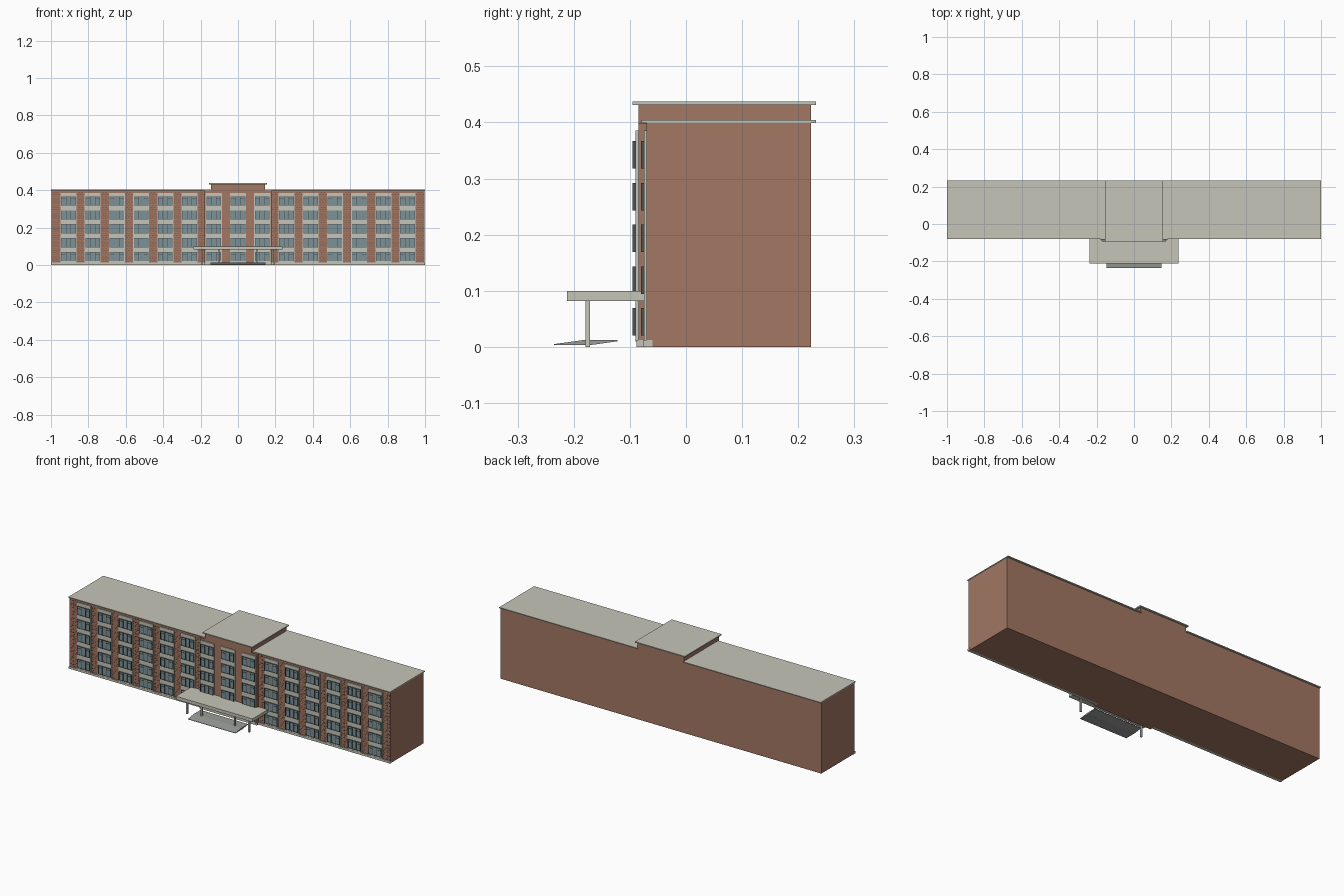
import bpy, bmesh
from mathutils import Matrix, Vector

if "Cube" in bpy.data.objects:
    bpy.data.objects.remove(bpy.data.objects["Cube"])


def material(name, rgb):
    m = bpy.data.materials.new(name)
    m.diffuse_color = (*rgb, 1)
    m.use_nodes = True
    m.node_tree.nodes["Principled BSDF"].inputs["Base Color"].default_value = m.diffuse_color
    return m


BRICK = material("brick", (0.36, 0.185, 0.125))
BRICK_DARK = material("dark_brick", (0.25, 0.12, 0.085))
CONCRETE = material("concrete", (0.56, 0.56, 0.48))
GLASS = material("glass", (0.20, 0.29, 0.31))
FRAME = material("frame_metal", (0.07, 0.085, 0.09))
STEP = material("step_stone", (0.32, 0.33, 0.31))


def boxes(name, spans, mat):
    """One object made of boxes, each given as (x0, x1, y0, y1, z0, z1)."""
    bm = bmesh.new()
    for x0, x1, y0, y1, z0, z1 in spans:
        mid = Vector((x0 + x1, y0 + y1, z0 + z1)) / 2
        size = Matrix.Diagonal((x1 - x0, y1 - y0, z1 - z0, 1))
        bmesh.ops.create_cube(bm, size=1, matrix=Matrix.Translation(mid) @ size)
    return finish(name, bm, mat)


def finish(name, bm, mat):
    me = bpy.data.meshes.new(name)
    bm.to_mesh(me)
    bm.free()
    me.materials.append(mat)
    ob = bpy.data.objects.new(name, me)
    bpy.context.collection.objects.link(ob)
    return ob


WALL, CENTRE = -0.070, -0.085        # front wall planes
BACK = 0.223
PITCH, HALF = 0.1295, 0.043          # bay spacing and half width
FLOOR, FLOORS = 0.0745, 5

# Main masses
boxes("main_block", [(-0.998, 0.998, WALL, BACK, 0, 0.40)], BRICK)
boxes("central_projection", [(-0.178, 0.178, CENTRE, WALL + 0.01, 0, 0.398)], BRICK)
boxes("central_tower", [(-0.145, 0.145, CENTRE, BACK, 0.39, 0.432)], BRICK)

# Roof slabs
boxes("wing_roofs", [(-1, -0.145, -0.079, 0.232, 0.399, 0.404),
                     (0.145, 1, -0.079, 0.232, 0.399, 0.404)], CONCRETE)
boxes("tower_roof", [(-0.155, 0.155, -0.095, 0.232, 0.431, 0.437)], CONCRETE)

# Base course along the front
boxes("base_course", [(-1, -0.178, WALL - 0.006, WALL + 0.01, 0, 0.012),
                      (0.178, 1, WALL - 0.006, WALL + 0.01, 0, 0.012),
                      (-0.179, 0.179, CENTRE - 0.003, WALL, 0, 0.012)], CONCRETE)

# Window bays: concrete panel, glass, frames and mullions
panels, glass, frames = [], [], []
for i in range(-7, 8):
    x = i * PITCH
    y = CENTRE if abs(i) < 2 else WALL
    panels.append((x - HALF, x + HALF, y - 0.005, y + 0.005, 0.010, 0.386))
    for f in range(FLOORS):
        z0 = 0.020 + f * FLOOR
        z1 = z0 + 0.049
        w = 0.038
        glass.append((x - w, x + w, y - 0.0075, y, z0, z1))
        t = 0.0012
        for u in (-w, -w / 3, w / 3, w):
            frames.append((x + u - t, x + u + t, y - 0.010, y - 0.004, z0, z1))
        for z in (z0 + t, z1 - t):
            frames.append((x - w, x + w, y - 0.0095, y - 0.004, z - t, z + t))
        # opening side sashes
        for s in (-1, 1):
            a, b = sorted((s * w / 3, s * w))
            frames.append((x + a, x + b, y - 0.009, y - 0.004, z1 - 0.013, z1 - 0.0115))
boxes("bay_panels", panels, CONCRETE)
boxes("window_glass", glass, GLASS)
boxes("window_frames", frames, FRAME)

# Staggered raised bricks on the wing piers
bricks = []
edges = [i * PITCH for i in range(2, 8)]
piers = [(a + HALF, b - HALF) for a, b in zip(edges, edges[1:])]
piers += [(0.18, edges[0] - HALF), (edges[-1] + HALF, 0.998)]
for a, b in piers:
    for row in range(38):
        z = 0.015 + row * 0.010
        x = a + 0.002 + (row % 2) * 0.008
        while x < b - 0.005:
            x1 = min(x + 0.010, b - 0.001)
            for p, q in ((x, x1), (-x1, -x)):
                bricks.append((p, q, WALL - 0.0008, WALL + 0.001, z, z + 0.004))
            x += 0.016
boxes("pier_bricks", bricks, BRICK_DARK)

# Entrance canopy on slim columns
boxes("entrance_canopy", [(-0.238, 0.238, -0.212, -0.075, 0.082, 0.100)], CONCRETE)
boxes("canopy_columns", [(x - 0.004, x + 0.004, -0.179, -0.171, 0, 0.083)
                         for x in (-0.193, -0.103, 0.103, 0.193)], CONCRETE)

# Sloped entrance platform
profile = [(-0.235, 0.003), (-0.172, 0.003), (-0.122, 0.010),
           (-0.122, 0.0125), (-0.180, 0.0125), (-0.235, 0.005)]
bm = bmesh.new()
face = bm.faces.new([bm.verts.new((-0.148, y, z)) for y, z in profile])
ext = bmesh.ops.extrude_face_region(bm, geom=[face])
bmesh.ops.translate(bm, vec=(0.296, 0, 0),
                    verts=[v for v in ext["geom"] if isinstance(v, bmesh.types.BMVert)])
bmesh.ops.recalc_face_normals(bm, faces=bm.faces)
finish("entrance_ramp", bm, STEP)
